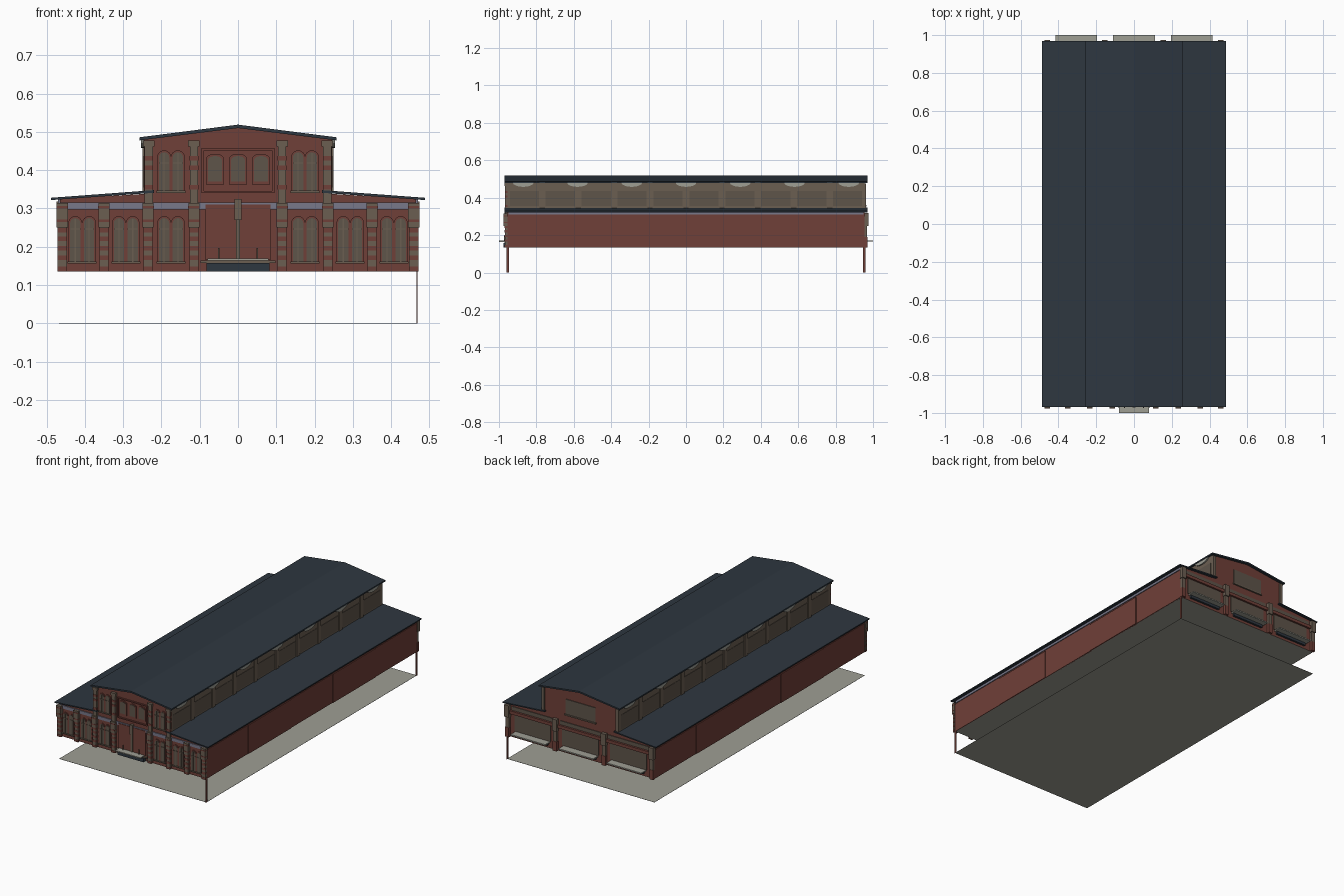
import bpy, bmesh, math
from mathutils import Vector

cube = bpy.data.objects.get("Cube")
if cube:
    bpy.data.objects.remove(cube, do_unlink=True)


def srgb(c):
    return c / 12.92 if c <= 0.04045 else ((c + 0.055) / 1.055) ** 2.4


def material(name, r, g, b):
    m = bpy.data.materials.new(name)
    m.use_nodes = True
    col = (srgb(r), srgb(g), srgb(b), 1)
    m.diffuse_color = col
    m.node_tree.nodes["Principled BSDF"].inputs["Base Color"].default_value = col
    return m


BRICK = material("red brick", 0.44, 0.25, 0.22)
STONE = material("brown stone", 0.42, 0.37, 0.32)
GLASS = material("dull window", 0.37, 0.33, 0.29)
ROOF = material("slate roof", 0.18, 0.215, 0.25)
CONCRETE = material("pale concrete", 0.62, 0.62, 0.58)
LEAD = material("blue grey trim", 0.47, 0.47, 0.54)


def make(name, mat, prisms):
    """Each prism is (outline, start, end, axis): a flat outline pushed along x or y."""
    bm = bmesh.new()
    for pts, a, b, axis in prisms:
        def place(p, d):
            return bm.verts.new((p[0], d, p[1]) if axis == "y" else (d, p[0], p[1]))
        lo = [place(p, a) for p in pts]
        hi = [place(p, b) for p in pts]
        bm.faces.new(lo)
        bm.faces.new(hi)
        for i in range(len(pts)):
            j = (i + 1) % len(pts)
            bm.faces.new((lo[i], lo[j], hi[j], hi[i]))
    bmesh.ops.recalc_face_normals(bm, faces=bm.faces)
    me = bpy.data.meshes.new(name)
    bm.to_mesh(me)
    bm.free()
    me.materials.append(mat)
    ob = bpy.data.objects.new(name, me)
    bpy.context.collection.objects.link(ob)
    return ob


def rect(c, w, z0, z1):
    return [(c - w / 2, z0), (c + w / 2, z0), (c + w / 2, z1), (c - w / 2, z1)]


def arch(c, w, z0, z1, rise=None, n=8):
    """Upright outline with a rounded head."""
    r = w / 2
    rise = r if rise is None else rise
    head = [(c + r * math.cos(math.pi * i / n), z1 - rise + rise * math.sin(math.pi * i / n))
            for i in range(n + 1)]
    return [(c - r, z0), (c + r, z0)] + head


def mirror_x(values):
    return [s * v for v in values for s in (-1, 1)]


FLOOR, END = 0.135, 0.955
F = -END   # front wall plane

# Hall body: one stepped section, stone on the clerestory, concrete underneath
half = [(0.465, FLOOR), (0.465, 0.325), (0.245, 0.338), (0.245, 0.482), (0, 0.512)]
outline = half + [(-x, z) for x, z in reversed(half[:-1])]
hall = make("hall_walls", BRICK, [(outline, -END, END, "y")])
hall.data.materials.append(STONE)
hall.data.materials.append(CONCRETE)
for p in hall.data.polygons:
    if p.normal.z < -0.9:
        p.material_index = 2
    elif abs(p.normal.x) > 0.9 and p.center.z > 0.35:
        p.material_index = 1

# Ground sheet and the two thin corner legs
make("ground_sheet", CONCRETE, [(rect(0, 1.91, 0, 0.001), -0.468, 0.468, "x")])
make("corner_legs", BRICK,
     [(rect(y, 0.014, 0, 0.3), 0.466, 0.469, "x") for y in (-0.953, 0.953)])

# Roofs
make("upper_roof", ROOF, [([(-0.257, 0.478), (0, 0.51), (0.257, 0.478), (0.257, 0.486),
                            (0, 0.519), (-0.257, 0.486)], -0.97, 0.97, "y")])
make("aisle_roofs", ROOF, [([(s * 0.488, 0.322), (s * 0.488, 0.328), (s * 0.22, 0.348),
                             (s * 0.22, 0.341)], -0.97, 0.97, "y") for s in (-1, 1)])

# Trim strips below the eaves
make("side_eave_trim", LEAD, [(rect(0, 1.9, 0.31, 0.323), s * 0.46, s * 0.47, "x") for s in (-1, 1)])
make("front_trim", LEAD, [(rect(0, 0.93, 0.298, 0.316), F - 0.005, F, "y")])

# Long side walls: raised brick panels
make("side_panels", BRICK,
     [(rect(y, w, FLOOR, 0.3), s * 0.46, s * d, "x") for s in (-1, 1)
      for y, w, d in ((-0.383, 0.385, 0.471), (0.383, 0.385, 0.471),
                      (0, 0.38, 0.468), (-0.765, 0.375, 0.468), (0.765, 0.375, 0.468))])

# Clerestory windows and the pale arcs under the eaves
bays = [-0.864 + 0.192 * i for i in range(10)]
make("clerestory_windows", GLASS, [(rect(y, 0.156, 0.355, 0.437), s * 0.24, s * 0.247, "x")
                                   for s in (-1, 1) for y in bays])
make("clerestory_piers", STONE, [(rect(y + 0.096, 0.028, 0.345, 0.48), s * 0.24, s * 0.25, "x")
                                 for s in (-1, 1) for y in bays[:-1]])


def sag(y):
    return [(y + 0.055 * math.cos(math.pi * i / 8), 0.48 - 0.022 * math.sin(math.pi * i / 8))
            for i in range(9)]


make("eave_arcs", CONCRETE, [(sag(-0.87 + 0.29 * i), s * 0.24, s * 0.253, "x")
                             for s in (-1, 1) for i in range(7)])

# Front pilasters with capitals and brick bands
low_x = mirror_x((0.459, 0.35, 0.235, 0.115))
tall_x = mirror_x((0.233, 0.115))
make("front_pilasters", STONE,
     [(rect(x, 0.024, FLOOR, 0.25), F - 0.014, F, "y") for x in low_x]
     + [(rect(x, 0.029, 0.25, 0.315), F - 0.02, F, "y") for x in low_x]
     + [(rect(x, 0.022, 0.315, 0.465), F - 0.012, F, "y") for x in tall_x]
     + [(rect(x, 0.03, 0.462, 0.478), F - 0.015, F, "y") for x in tall_x])
make("pilaster_bands", BRICK,
     [(rect(x, 0.025, z, z + 0.012), F - 0.015, F, "y")
      for x in low_x for z in (0.136, 0.165, 0.19, 0.215, 0.237)]
     + [(rect(x, 0.03, z, z + 0.006), F - 0.021, F, "y") for x in low_x for z in (0.265, 0.3)]
     + [(rect(x, 0.023, z, z + 0.012), F - 0.013, F, "y") for x in tall_x for z in (0.35, 0.4, 0.425)])

# Paired arched windows on the front
pairs = [(x, 0.162, 0.275) for x in mirror_x((0.407, 0.293, 0.175))] \
    + [(x, 0.347, 0.447) for x in mirror_x((0.175,))]
singles = [(x + o, z0, z1) for x, z0, z1 in pairs for o in (-0.018, 0.018)]
make("window_surrounds", BRICK, [(arch(x, 0.036, z0 - 0.003, z1 + 0.005), F - 0.004, F, "y")
                                 for x, z0, z1 in singles])
make("front_windows", GLASS, [(arch(x, 0.027, z0, z1), F - 0.006, F, "y") for x, z0, z1 in singles])
make("window_bars", STONE,
     [(rect(x, 0.003, z0, z1 - 0.002), F - 0.009, F, "y") for x, z0, z1 in singles]
     + [(rect(x, 0.026, z1 - 0.03, z1 - 0.027), F - 0.009, F, "y") for x, z0, z1 in singles]
     + [(rect(x, 0.076, z0 - 0.006, z0), F - 0.01, F, "y") for x, z0, z1 in pairs])

# Middle of the front: framed gable panel, three windows, entrance panel
make("centre_frame", BRICK,
     [(rect(0, 0.19, z, z + 0.006), F - 0.008, F, "y") for z in (0.34, 0.452)]
     + [(rect(s * 0.092, 0.006, 0.34, 0.458), F - 0.008, F, "y") for s in (-1, 1)]
     + [(arch(x, 0.046, 0.363, 0.443, 0.012), F - 0.004, F, "y") for x in (-0.06, 0, 0.06)]
     + [(rect(0, 0.17, 0.165, 0.31), F - 0.008, F, "y")])
make("centre_windows", GLASS, [(arch(x, 0.036, 0.37, 0.437, 0.01), F - 0.006, F, "y")
                               for x in (-0.06, 0, 0.06)])
make("centre_pilaster", STONE, [(rect(0, 0.011, 0.165, 0.27), F - 0.012, F, "y"),
                                (rect(0, 0.017, 0.27, 0.325), F - 0.016, F, "y")])

# Front landing, dark base and lamp posts
make("landing_base", ROOF, [(rect(0, 0.165, FLOOR, 0.157), F - 0.02, F, "y")])
make("landing", CONCRETE, [(rect(0, 0.16, 0.164, 0.17), -1, F, "y")])
make("landing_edge", STONE, [(rect(0, 0.195, 0.157, 0.164), F - 0.015, F, "y")])
make("lamp_posts", GLASS, [(rect(x, 0.004, 0.17, 0.197), F - 0.018, F - 0.014, "y")
                           for x in (-0.05, 0.05)])

# Back wall: pilasters, wide openings, brick band, gable window, docks
back_x = mirror_x((0.459, 0.155))
dock_x = (-0.305, 0, 0.305)
make("back_pilasters", STONE,
     [(rect(x, 0.022, 0.19, 0.25), END, END + 0.014, "y") for x in back_x]
     + [(rect(x, 0.029, 0.25, 0.318), END, END + 0.02, "y") for x in back_x]
     + [(rect(x, 0.018, 0.345, 0.476), END, END + 0.008, "y") for x in mirror_x((0.236,))])
make("back_pilaster_feet", BRICK, [(rect(x, 0.024, FLOOR, 0.19), END, END + 0.016, "y") for x in back_x])
make("back_openings", GLASS,
     [(rect(x, 0.23, 0.175, 0.268), END, END + 0.004, "y") for x in dock_x]
     + [(rect(x, 0.26, 0.29, 0.312), END, END + 0.004, "y") for x in dock_x]
     + [(rect(0, 0.19, 0.36, 0.445), END, END + 0.004, "y")])
make("back_band", BRICK, [(rect(0, 0.92, 0.27, 0.288), END, END + 0.012, "y")])
make("gable_window_sill", STONE, [(rect(0, 0.2, 0.353, 0.36), END, END + 0.009, "y")])
make("loading_docks", CONCRETE, [(rect(x, 0.22, 0.165, 0.172), END, 1, "y") for x in dock_x])
make("dock_fronts", ROOF, [(rect(x, 0.2, 0.15, 0.165), END, END + 0.012, "y") for x in dock_x])
